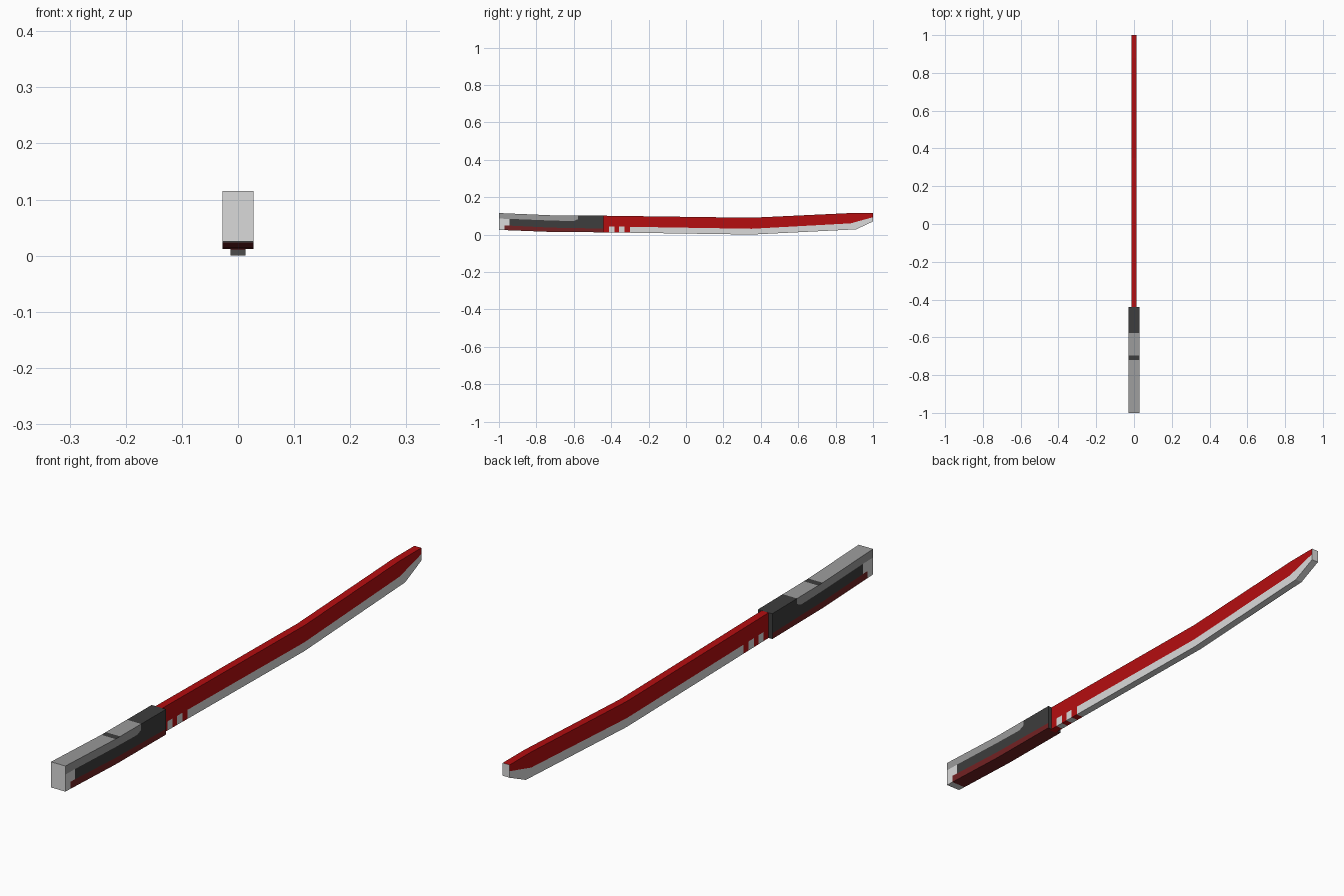
import bpy, bmesh

if "Cube" in bpy.data.objects:
    bpy.data.objects.remove(bpy.data.objects["Cube"])


def material(name, rgb):
    m = bpy.data.materials.new(name)
    m.diffuse_color = (*rgb, 1)
    m.use_nodes = True
    m.node_tree.nodes["Principled BSDF"].inputs["Base Color"].default_value = m.diffuse_color
    return m


RED, WHITE, DARK, GREY, MAROON = range(5)
MATS = [material("blade red", (0.46, 0.004, 0.005)),
        material("pale steel", (0.70, 0.70, 0.70)),
        material("charcoal", (0.047, 0.047, 0.047)),
        material("mid grey", (0.33, 0.33, 0.33)),
        material("maroon", (0.17, 0.016, 0.017))]


def lerp(curve, y):
    """Height of a polyline of (y, z) points at y."""
    for (y0, z0), (y1, z1) in zip(curve, curve[1:]):
        if y <= y1 + 1e-6:
            return z0 + (z1 - z0) * (y - y0) / (y1 - y0)
    return curve[-1][1]


def banded_bar(name, stations, curves, half, colour, caps):
    """Closed bar along y, its sides split in bands between the curves.
    colour(row, y, part) gives the material, part is side, top, bottom or end."""
    bm = bmesh.new()
    grid = [[[bm.verts.new((s * half, y, lerp(c, y))) for c in curves]
             for s in (-1, 1)] for y in stations]
    last = len(curves) - 1

    def face(verts, mat):
        bm.faces.new(verts).material_index = mat

    for i in range(len(stations) - 1):
        a, b = grid[i], grid[i + 1]
        y = (stations[i] + stations[i + 1]) / 2
        for s in (0, 1):
            for r in range(last):
                face((a[s][r], b[s][r], b[s][r + 1], a[s][r + 1]), colour(r, y, "side"))
        face((a[0][0], a[1][0], b[1][0], b[0][0]), colour(0, y, "bottom"))
        face((a[0][last], a[1][last], b[1][last], b[0][last]), colour(last - 1, y, "top"))
    for i in caps:
        g = grid[i]
        for r in range(last):
            face((g[0][r], g[1][r], g[1][r + 1], g[0][r + 1]), colour(r, stations[i], "end"))
    bmesh.ops.recalc_face_normals(bm, faces=bm.faces)
    me = bpy.data.meshes.new(name)
    bm.to_mesh(me)
    bm.free()
    for m in MATS:
        me.materials.append(m)
    ob = bpy.data.objects.new(name, me)
    bpy.context.collection.objects.link(ob)
    return ob


# Blade: red body, pale cutting edge with two small pale teeth near the grip
def blade_colour(row, y, part):
    if part == "end":
        return WHITE
    edge = y > -0.30 or -0.412 < y < -0.383 or -0.358 < y < -0.328
    return WHITE if row == 0 and edge else RED


banded_bar("blade",
           [-0.45, -0.412, -0.383, -0.358, -0.328, -0.30, 0.35, 0.88, 0.91, 1.0],
           [[(-0.45, 0.012), (0.35, 0.0), (0.91, 0.028), (1.0, 0.07)],
            [(-0.45, 0.044), (0.35, 0.031), (0.88, 0.060), (1.0, 0.093)],
            [(-0.45, 0.101), (0.35, 0.090), (0.88, 0.115), (1.0, 0.115)]],
           0.0135, blade_colour, [0, -1])


# Grip: maroon underside, charcoal middle, grey upper plate and pale pommel
def grip_colour(row, y, part):
    if part == "end":
        return WHITE if y < -0.9 else DARK
    if row == 2:
        if part == "top" and -0.72 < y < -0.695:
            return DARK
        return GREY if y < -0.578 else DARK
    if y < (-0.97 if row == 0 else -0.945):
        return WHITE
    return MAROON if row == 0 else DARK


banded_bar("grip",
           [-1.0, -0.97, -0.945, -0.72, -0.695, -0.60, -0.578, -0.44],
           [[(-1, 0.025), (-0.72, 0.014), (-0.44, 0.012)],
            [(-1, 0.050), (-0.945, 0.048), (-0.72, 0.037), (-0.44, 0.032)],
            [(-1, 0.085), (-0.945, 0.084), (-0.72, 0.075), (-0.60, 0.072),
             (-0.578, 0.082), (-0.44, 0.080)],
            [(-1, 0.115), (-0.72, 0.103), (-0.44, 0.101)]],
           0.028, grip_colour, [0, -1])
